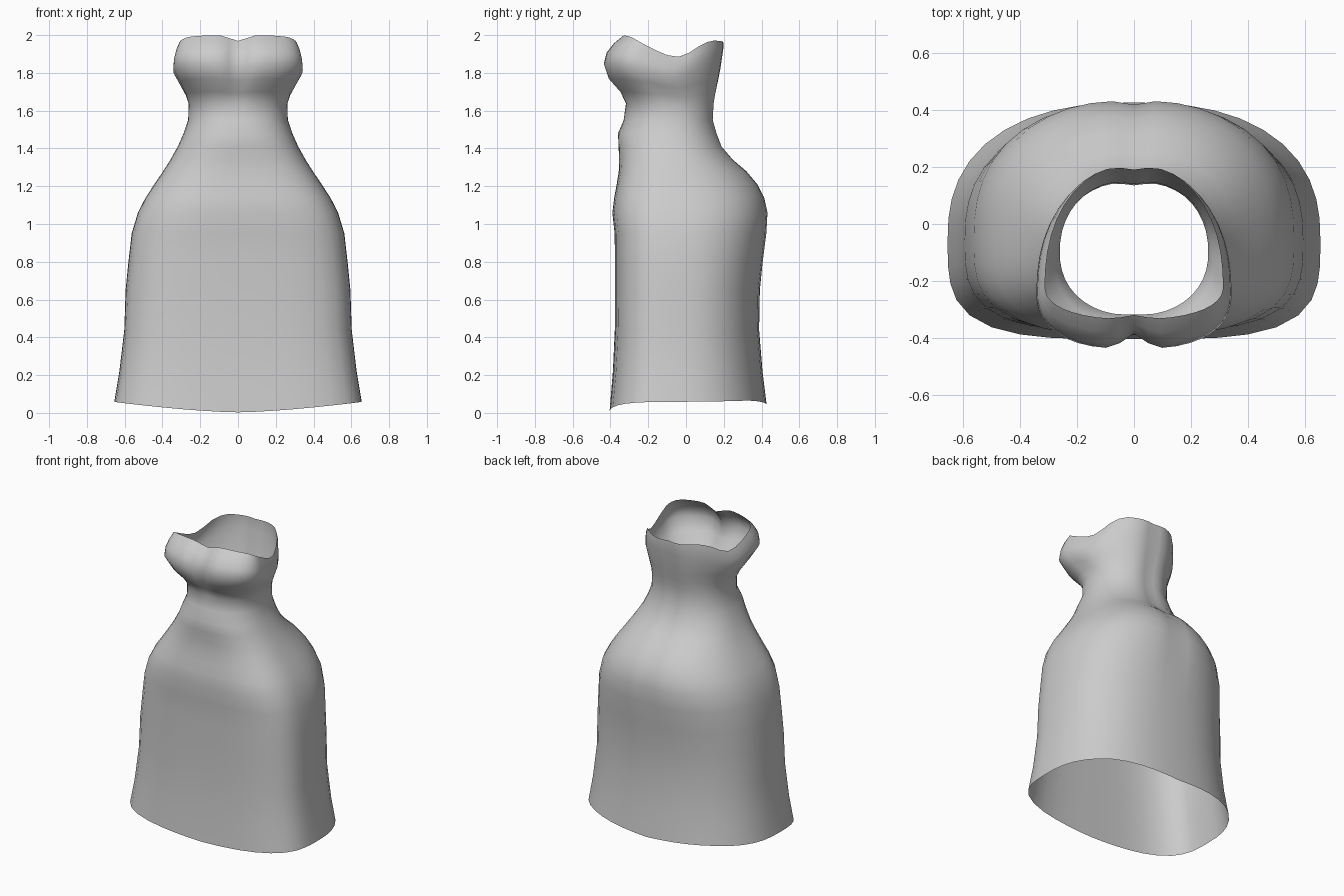
import bpy, bmesh, math

N = 44  # points round each ring

# Cross-sections: height, half width, front y, y of widest point, back y
RINGS = [
    (0.04, .655, -.405, -.05, .427), (0.22, .628, -.387, -.05, .405),
    (0.44, .602, -.377, -.05, .387), (0.65, .595, -.376, -.05, .391),
    (0.80, .580, -.376, -.05, .408), (0.95, .563, -.378, -.05, .428),
    (1.06, .530, -.390, -.05, .435), (1.14, .489, -.380, -.06, .418),
    (1.21, .443, -.367, -.06, .383), (1.28, .396, -.356, -.07, .325),
    (1.34, .358, -.354, -.07, .255), (1.41, .319, -.357, -.08, .196),
    (1.48, .288, -.360, -.09, .170), (1.55, .264, -.330, -.09, .150),
    (1.64, .261, -.322, -.10, .155), (1.70, .277, -.355, -.14, .165),
    (1.77, .308, -.415, -.19, .178), (1.85, .343, -.440, -.24, .192),
    (1.91, .339, -.425, -.24, .200), (1.96, .328, -.385, -.23, .207),
    (2.00, .313, -.335, -.22, .207),
]


def lerp(x, pts):
    """Piecewise linear lookup."""
    if x <= pts[0][0]:
        return pts[0][1]
    for (a, va), (b, vb) in zip(pts, pts[1:]):
        if x <= b:
            return va + (vb - va) * (x - a) / (b - a)
    return pts[-1][1]


FRONT_POWER = [(0, 3.7), (1.0, 3.3), (1.3, 2.7), (1.55, 2.2), (1.7, 2.2), (1.85, 2.5), (2, 2.3)]
BACK_POWER = [(0, 2.4), (1.1, 2.4), (1.5, 2.2), (2, 2.2)]
CLEAVAGE = [(1.62, 0), (1.77, .035), (1.85, .055), (1.93, .045), (2, .015)]
SPINE = [(.75, 0), (1.0, .016), (1.5, .014), (2, .016)]
NECKLINE = [(-.33, 2.0), (-.29, 1.99), (-.22, 1.95), (-.13, 1.905), (-.06, 1.88), (0, 1.895),
            (.05, 1.93), (.1, 1.96), (.15, 1.972), (.21, 1.965)]


def section(ring, i):
    """Point i on a rounded section, starting at the front centre."""
    z, w, front, mid, back = ring
    a = 2 * math.pi * i / N
    s, c = math.sin(a), -math.cos(a)
    n = lerp(z, FRONT_POWER if c < 0 else BACK_POWER)
    r = (abs(s) ** n + abs(c) ** n) ** (-1 / n)
    x = w * r * s
    if c < 0:
        y = mid + (mid - front) * r * c + lerp(z, CLEAVAGE) * math.exp(-(x / .05) ** 2)
    else:
        y = mid + (back - mid) * r * c - lerp(z, SPINE) * math.exp(-(x / .05) ** 2)
    return x, y


bm = bmesh.new()
loops = []
for k, ring in enumerate(RINGS):
    loop = []
    for i in range(N):
        x, y = section(ring, i)
        z = ring[0]
        if k == 0:  # wavy hem
            u = abs(x) / .655
            z = .003 + .055 * u ** 1.5 if y < -.05 else .042 + .025 * min(1, 1.5 * u) - .008 * u ** 4
        elif z > 1.6:  # stretch the bodice up to the curved neckline
            rx, ry = section(RINGS[-1], i)
            rim = lerp(ry, NECKLINE)
            if ry < 0:
                rim -= .028 * math.exp(-(rx / .06) ** 2)
            z = 1.6 + (z - 1.6) * (rim - 1.6) / .4
        loop.append(bm.verts.new((x, y, z)))
    loops.append(loop)

# Skin the rings into one open shell
for a, b in zip(loops, loops[1:]):
    for i in range(N):
        j = (i + 1) % N
        bm.faces.new((a[i], a[j], b[j], b[i]))
for f in bm.faces:
    f.smooth = True

mesh = bpy.data.meshes.new("dress")
bm.to_mesh(mesh)
bm.free()
dress = bpy.data.objects.new("dress", mesh)
bpy.context.collection.objects.link(dress)
